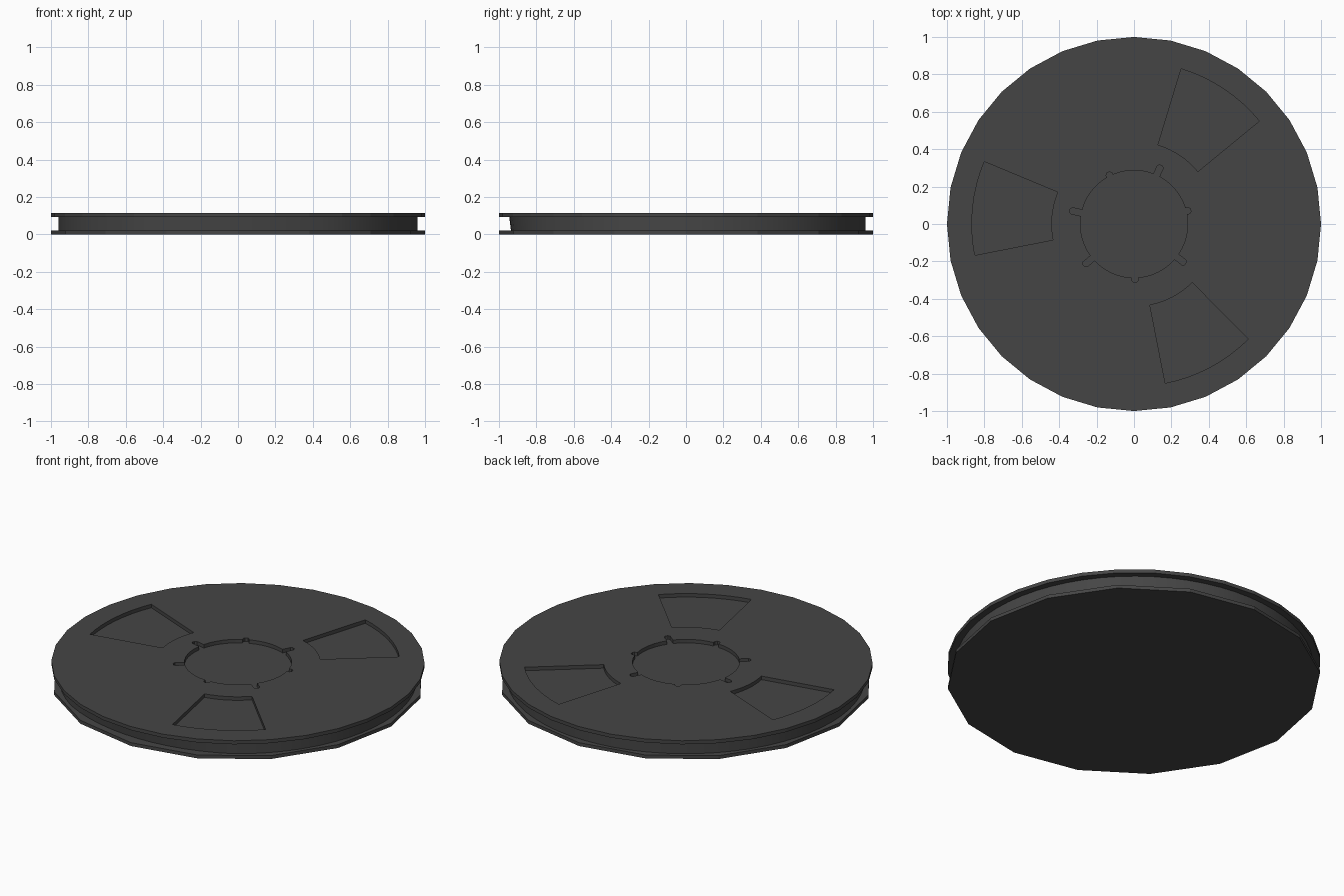
import bpy, bmesh
from math import sin, cos, radians, hypot, atan2, asin, tau

if "Cube" in bpy.data.objects:
    bpy.data.objects.remove(bpy.data.objects["Cube"])

mat = bpy.data.materials.new("dark_plastic")
mat.diffuse_color = (0.06, 0.06, 0.06, 1)
mat.use_nodes = True
mat.node_tree.nodes["Principled BSDF"].inputs["Base Color"].default_value = mat.diffuse_color


def polar(r, deg):
    return (r * cos(radians(deg)), r * sin(radians(deg)))


def ngon(r, n):
    return [polar(r, 360 * i / n) for i in range(n)]


def plate(name, loops, z0, z1):
    """Flat plate from an outer loop and optional hole loops."""
    cu = bpy.data.curves.new(name, 'CURVE')
    cu.dimensions = '2D'
    cu.fill_mode = 'BOTH'
    cu.extrude = (z1 - z0) / 2
    for loop in loops:
        sp = cu.splines.new('POLY')
        sp.points.add(len(loop) - 1)
        for p, (x, y) in zip(sp.points, loop):
            p.co = (x, y, 0, 1)
        sp.use_cyclic_u = True
    ob = bpy.data.objects.new(name, cu)
    ob.location.z = (z0 + z1) / 2
    bpy.context.collection.objects.link(ob)
    bpy.ops.object.select_all(action='DESELECT')
    ob.select_set(True)
    bpy.context.view_layer.objects.active = ob
    bpy.ops.object.convert(target='MESH')
    ob = bpy.context.object
    bpy.ops.object.shade_flat()
    ob.data.materials.clear()
    ob.data.materials.append(mat)
    return ob


# Wedge windows in the upper flange
def window(start, span=33.7, n=8):
    arc = [start + span * i / n for i in range(n + 1)]
    return [polar(0.867, a) for a in arc] + [polar(0.442, a) for a in reversed(arc)]


# Hub opening with seven radial notches of varied length
def hub_opening():
    r, w = 0.287, 0.017
    lengths = [0.312, 0.345, 0.308, 0.35, 0.348, 0.312, 0.347]
    pts = []
    for i, tip in enumerate(lengths):
        a = 13.8 + i * 360 / 7
        half = asin(w / r) * 360 / tau
        for rad, side in ((r * cos(radians(half)), -w), (tip - 0.01, -w), (tip, -w / 2),
                          (tip, w / 2), (tip - 0.01, w), (r * cos(radians(half)), w)):
            pts.append(polar(hypot(rad, side), a + atan2(side, rad) * 360 / tau))
        gap = 360 / 7 - 2 * half
        pts += [polar(r, a + half + gap * k / 6) for k in range(1, 6)]
    return pts


# Flanges
plate("lower_flange", [ngon(1, 16)], 0, 0.02)
plate("upper_flange", [ngon(1, 32), hub_opening()] + [window(s) for s in (39.4, 157.4, 281.1)],
      0.094, 0.115)

# Wound tape, with a slightly flattened loose stretch at the front
bm = bmesh.new()
N = 64
rings = []
for z, loose in ((0.02, 0.936), (0.094, 0.945)):
    ring = []
    for i in range(N):
        a = 360 * i / N
        off = abs(a - 270) / 33.5
        r = 0.96 if off > 1 else loose + (0.96 - loose) * off ** 2
        ring.append(bm.verts.new((*polar(r, a), z)))
    rings.append(ring)
low, top = rings
bm.faces.new(low[::-1])
bm.faces.new(top)
for i in range(N):
    j = (i + 1) % N
    bm.faces.new((low[i], low[j], top[j], top[i]))
me = bpy.data.meshes.new("wound_tape")
bm.to_mesh(me)
bm.free()
me.materials.append(mat)
tape = bpy.data.objects.new("wound_tape", me)
bpy.context.collection.objects.link(tape)
bpy.ops.object.select_all(action='DESELECT')
tape.select_set(True)
bpy.context.view_layer.objects.active = tape
bpy.ops.object.shade_smooth_by_angle()
